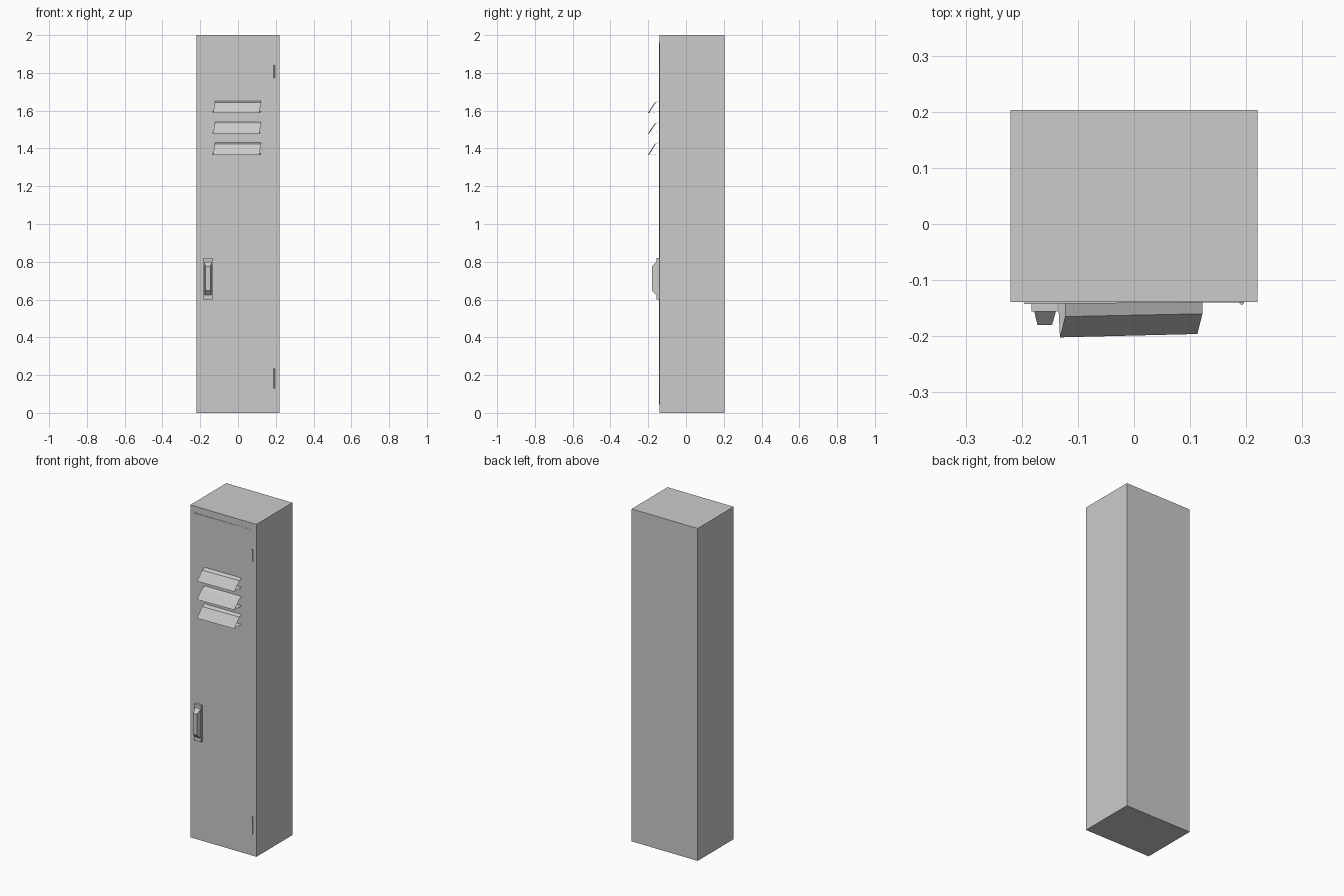
import bpy

if "Cube" in bpy.data.objects:
    bpy.data.objects.remove(bpy.data.objects["Cube"])

def mesh_object(name, verts, faces):
    me = bpy.data.meshes.new(name)
    me.from_pydata(verts, [], faces)
    me.update()
    ob = bpy.data.objects.new(name, me)
    bpy.context.collection.objects.link(ob)
    return ob

def block(name, back, front):
    """Box or tapered block: each end is (x0, x1, z0, z1, y)."""
    verts = []
    for x0, x1, z0, z1, y in (back, front):
        verts += [(x0, y, z0), (x1, y, z0), (x1, y, z1), (x0, y, z1)]
    faces = [(3, 2, 1, 0), (4, 5, 6, 7)]
    faces += [(i, (i + 1) % 4, 4 + (i + 1) % 4, 4 + i) for i in range(4)]
    return mesh_object(name, verts, faces)

# Cabinet
block("locker_body", (-.22, .22, 0, 2, .203), (-.22, .22, 0, 2, -.139))

# Thin door, standing slightly proud on the latch side
door = block("door", (-.195, .195, .045, 1.96, -.1385), (-.195, .195, .045, 1.96, -.1425))
for v in door.data.vertices:
    if v.co.x > 0 and v.co.y < -.14:
        v.co.y = -.1395

# Folded sheet-metal vents, open at the ends
for i, (top, low) in enumerate(((1.652, 1.588), (1.541, 1.478), (1.433, 1.365))):
    rows = [(-.123, .122, -.140, -.139, top),
            (-.123, .122, -.165, -.160, top - .009),
            (-.132, .113, -.202, -.196, low),
            (-.135, .122, -.142, -.140, low + .007)]
    verts = [p for x0, x1, y0, y1, z in rows for p in ((x0, y0, z), (x1, y1, z))]
    mesh_object(f"vent_{i + 1}", verts, [(2, 3, 1, 0), (4, 5, 3, 2), (6, 7, 5, 4)])

# Latch plate and tapered grip
block("latch_plate", (-.183, -.136, .60, .82, -.139), (-.183, -.136, .60, .82, -.156))
block("latch_grip", (-.178, -.139, .622, .80, -.155), (-.172, -.146, .648, .775, -.180))

# Hinge pins
for name, z0, z1 in (("lower_hinge", .13, .235), ("upper_hinge", 1.772, 1.843)):
    bpy.ops.mesh.primitive_cylinder_add(vertices=12, radius=.004, depth=z1 - z0,
                                        location=(.192, -.140, (z0 + z1) / 2))
    bpy.context.object.name = name
